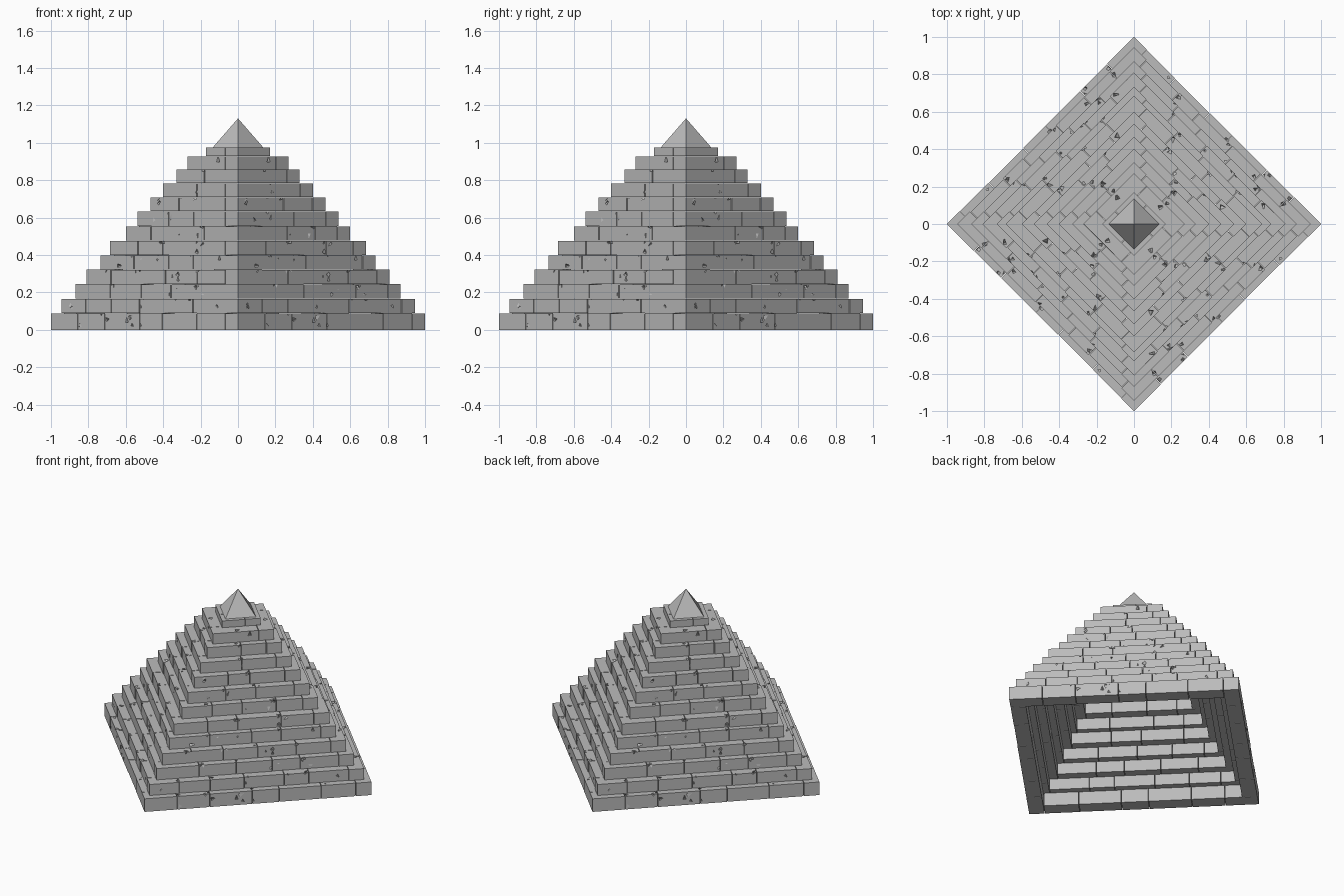
import bpy, bmesh, math, random
from mathutils import Matrix, Vector

random.seed(7)
if "Cube" in bpy.data.objects:
    bpy.data.objects.remove(bpy.data.objects["Cube"])

stone = bpy.data.materials.new("grey stone")
stone.use_nodes = True
GREY = (0.5, 0.5, 0.5, 1)
stone.diffuse_color = GREY
stone.node_tree.nodes["Principled BSDF"].inputs["Base Color"].default_value = GREY

DEPTH = 0.095   # wall thickness of each ring
GAP = 0.003     # joint between blocks


def add_object(name, bm):
    bmesh.ops.recalc_face_normals(bm, faces=bm.faces)
    mesh = bpy.data.meshes.new(name)
    bm.to_mesh(mesh)
    bm.free()
    mesh.materials.append(stone)
    ob = bpy.data.objects.new(name, mesh)
    bpy.context.collection.objects.link(ob)
    return ob


def add_block(bm, x0, x1, y0, y1, z0, z1):
    size = Matrix.Diagonal((x1 - x0, y1 - y0, z1 - z0, 1))
    centre = Matrix.Translation(((x0 + x1) / 2, (y0 + y1) / 2, (z0 + z1) / 2))
    bmesh.ops.create_cube(bm, size=1, matrix=centre @ size)


def add_chip(bm, place):
    size = random.uniform(0.012, 0.022)
    turn = Matrix.Rotation(random.uniform(0, math.tau), 4, Vector((random.random(), random.random(), 1)))
    bmesh.ops.create_cone(bm, cap_ends=True, segments=3, radius1=size, radius2=0,
                          depth=size * 1.6, matrix=Matrix.Translation(place) @ turn)


def four_sides(bm):
    # Turn one wall to face all four diagonals
    bmesh.ops.rotate(bm, verts=bm.verts, matrix=Matrix.Rotation(math.pi / 4, 3, "Z"))
    source = list(bm.verts) + list(bm.edges) + list(bm.faces)
    for k in range(1, 4):
        copy = bmesh.ops.duplicate(bm, geom=source)["geom"]
        bmesh.ops.rotate(bm, verts=[v for v in copy if isinstance(v, bmesh.types.BMVert)],
                         matrix=Matrix.Rotation(k * math.pi / 2, 3, "Z"))


def build_tier(number, reach, z0, z1):
    r = reach / math.sqrt(2)
    blocks, chips = bmesh.new(), bmesh.new()
    # One wall of uneven blocks, ending where the next wall's corner block starts
    start, end = -r, r - DEPTH
    count = max(1, round((end - start) / 0.21))
    pitch = (end - start) / count
    seams = [start] + [start + pitch * (i + random.uniform(-0.2, 0.2)) for i in range(1, count)] + [end]
    for i in range(count):
        inset = 0 if i == 0 else random.uniform(0, 0.005)
        add_block(blocks, seams[i], seams[i + 1] - GAP, -r + inset, -r + DEPTH,
                  z0, z1 - random.uniform(0.001, 0.003))
    # Chips on upper edges, wall faces and treads
    for i in range(count if number < 13 else 0):
        x = random.choice(seams[1:-1] or [0]) + random.uniform(-0.03, 0.03)
        add_chip(chips, (x, -r + random.uniform(0, 0.04), z1))
        if random.random() < 0.6:
            x = random.uniform(start + 0.04, end - 0.04)
            add_chip(chips, (x, -r, random.uniform(z0 + 0.02, z1 - 0.01)))
    four_sides(blocks)
    four_sides(chips)
    tier = add_object(f"block_tier_{number}", blocks)
    cutter = add_object("chip_cutter", chips)
    cutter.hide_render = True
    if cutter.data.vertices:
        mod = tier.modifiers.new("chips", "BOOLEAN")
        mod.operation = "DIFFERENCE"
        mod.solver = "EXACT"
        mod.use_self = True
        mod.object = cutter
        bpy.context.view_layer.objects.active = tier
        bpy.ops.object.modifier_apply(modifier=mod.name)
    bpy.data.objects.remove(cutter)


# Stepped hollow rings: corner reach and top height of each tier
tiers = [(1.0, 0.09), (0.945, 0.167), (0.87, 0.245), (0.81, 0.322), (0.735, 0.4),
         (0.685, 0.477), (0.6, 0.556), (0.537, 0.634), (0.467, 0.71), (0.402, 0.784),
         (0.33, 0.858), (0.27, 0.93), (0.17, 0.977)]
base = 0
for n, (reach, top) in enumerate(tiers, 1):
    build_tier(n, reach, base, top)
    base = top

# Pointed capstone
bm = bmesh.new()
bmesh.ops.create_cone(bm, cap_ends=True, segments=4, radius1=0.135, radius2=0, depth=0.155,
                      matrix=Matrix.Translation((0, 0, 1.0525)))
cap = add_object("capstone", bm)
